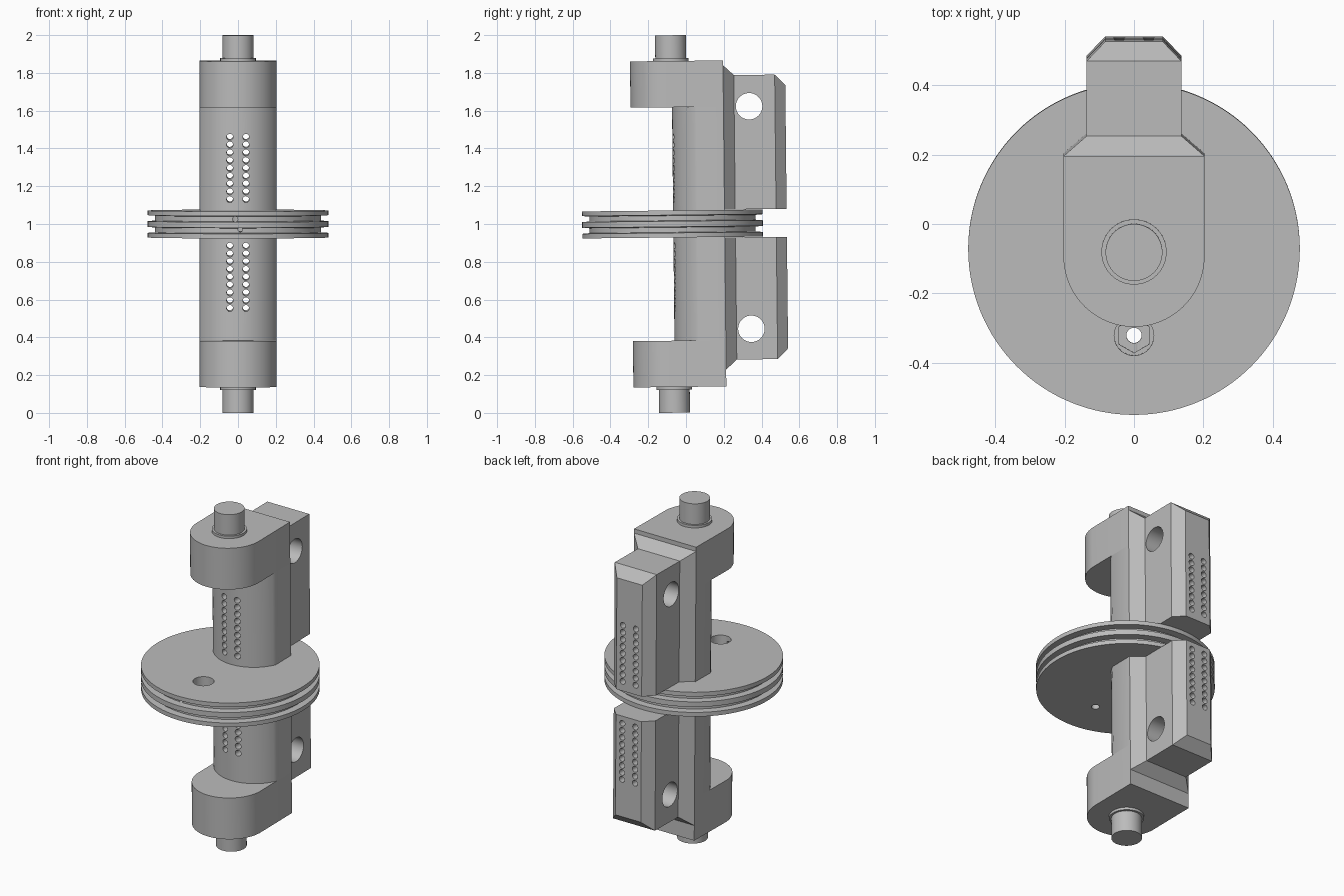
import bpy, bmesh, math
from mathutils import Matrix, Vector

cube = bpy.data.objects.get("Cube")
if cube:
    bpy.data.objects.remove(cube, do_unlink=True)

grey = bpy.data.materials.new("plain grey")
grey.use_nodes = True
grey.diffuse_color = (0.5, 0.5, 0.5, 1)
grey.node_tree.nodes["Principled BSDF"].inputs["Base Color"].default_value = (0.5, 0.5, 0.5, 1)

parts = []


def finish(bm, name, keep=True):
    bmesh.ops.recalc_face_normals(bm, faces=bm.faces)
    mesh = bpy.data.meshes.new(name)
    bm.to_mesh(mesh)
    bm.free()
    mesh.materials.append(grey)
    ob = bpy.data.objects.new(name, mesh)
    bpy.context.collection.objects.link(ob)
    if keep:
        parts.append(ob)
    return ob


def extrude(name, outline, z0, z1):
    """Upright prism from an x, y outline."""
    bm = bmesh.new()
    face = bm.faces.new([bm.verts.new((x, y, z0)) for x, y in outline])
    out = bmesh.ops.extrude_face_region(bm, geom=[face])
    tops = [v for v in out["geom"] if isinstance(v, bmesh.types.BMVert)]
    bmesh.ops.translate(bm, verts=tops, vec=(0, 0, z1 - z0))
    return finish(bm, name)


def lathe(name, profile, steps=96):
    """Turn an r, z profile around the z axis."""
    bm = bmesh.new()
    verts = [bm.verts.new((r, 0, z)) for r, z in profile]
    edges = [bm.edges.new(pair) for pair in zip(verts, verts[1:])]
    bmesh.ops.spin(bm, geom=verts + edges, axis=(0, 0, 1), cent=(0, 0, 0),
                   angle=math.tau, steps=steps)
    bmesh.ops.remove_doubles(bm, verts=bm.verts, dist=0.0001)
    return finish(bm, name)


def rounded_outline(front, depth, back, steps=32):
    """Flat-backed outline whose front is an arc of the given depth."""
    r = (HALF_W ** 2 + depth ** 2) / (2 * depth)
    half = math.asin(min(1, HALF_W / r))
    pts = [(HALF_W, back), (-HALF_W, back)]
    for i in range(steps + 1):
        a = half * (2 * i / steps - 1)
        pts.append((r * math.sin(a), front + r - r * math.cos(a)))
    return pts


def drill(ob, rods, segments=32):
    """Cut straight rods, each (start, end, radius), out of a part."""
    bm = bmesh.new()
    for start, end, radius in rods:
        a, b = Vector(start), Vector(end)
        turn = (b - a).to_track_quat("Z", "Y").to_matrix().to_4x4()
        bmesh.ops.create_cone(bm, cap_ends=True, segments=segments, radius1=radius,
                              radius2=radius, depth=(b - a).length,
                              matrix=Matrix.Translation((a + b) / 2) @ turn)
    cutter = finish(bm, "cutter", keep=False)
    mod = ob.modifiers.new("holes", "BOOLEAN")
    mod.operation, mod.solver, mod.object = "DIFFERENCE", "EXACT", cutter
    graph = bpy.context.evaluated_depsgraph_get()
    mesh = bpy.data.meshes.new_from_object(ob.evaluated_get(graph))
    ob.modifiers.clear()
    ob.data = mesh
    bpy.data.objects.remove(cutter, do_unlink=True)


HALF_W = 0.203
BACK = 0.276

# Each half: name, direction, rail top, side hole height, lowest vent height
halves = [("upper", 1, 0.785, 0.619, 0.13),
          ("lower", -1, 0.721, 0.559, 0.116)]

for side, s, rail_top, hole_z, vent_z in halves:
    vents = [((x, -0.3, s * (vent_z + 0.0413 * i)), (x, 0.9, s * (vent_z + 0.0413 * i)), 0.017)
             for x in (-0.043, 0.042) for i in range(9)]

    # Column with a shallow rounded front
    body = extrude(side + "_column", rounded_outline(0.004, 0.131, BACK), s * 0.07, s * 0.618)
    drill(body, vents, 20)

    # Overhanging rounded end block
    extrude(side + "_end_block", rounded_outline(-0.216, 0.19, BACK), s * 0.618, s * 0.863)

    # Bevelled rail on the back
    bm = bmesh.new()
    rings = []
    for y, w, top in ((BACK, HALF_W, rail_top + 0.053), (0.333, 0.137, rail_top),
                      (0.549, 0.137, rail_top), (0.605, 0.083, rail_top - 0.056)):
        rings.append([bm.verts.new((x, y, s * z))
                      for x, z in ((-w, 0.074), (w, 0.074), (w, top), (-w, top))])
    bm.faces.new(rings[0])
    bm.faces.new(rings[-1])
    for a, b in zip(rings, rings[1:]):
        for i in range(4):
            j = (i + 1) % 4
            bm.faces.new((a[i], a[j], b[j], b[i]))
    rail = finish(bm, side + "_rail")
    drill(rail, vents, 20)
    drill(rail, [((-1, 0.412, s * hole_z), (1, 0.412, s * hole_z), 0.07)], 64)

    # Stub shaft with collar
    lathe(side + "_shaft", [(0, s * 0.86), (0.094, s * 0.86), (0.094, s * 0.878),
                            (0.082, s * 0.878), (0.082, s * 0.9992), (0, s * 0.9992)], 64)

# Double-grooved pulley disc
RIM, GROOVE = 0.478, 0.44
half = [(0, 0.0715), (RIM, 0.0715), (RIM, 0.047), (GROOVE, 0.044), (GROOVE, 0.018), (RIM, 0.015)]
disc = lathe("pulley_disc", half + [(r, -z) for r, z in reversed(half)], 128)

# Recessed fixing hole and cord holes in the disc
PIN = -0.25
drill(disc, [((0, PIN, 0.2), (0, PIN, 0.01), 0.057)], 48)
drill(disc, [((0, PIN, 0.2), (0, PIN, -0.035), 0.05)], 6)
drill(disc, [((0, PIN, 0.2), (0, PIN, -0.2), 0.022)], 32)
drill(disc, [((-0.015, -0.6, 0.03), (-0.015, PIN, 0.03), 0.014)], 20)
drill(disc, [((0.012, -0.6, -0.025), (0.012, PIN, -0.025), 0.012)], 20)

# Shade, then place with the slight lean
bpy.ops.object.select_all(action="DESELECT")
for ob in parts:
    ob.location = (0, -0.0715, 1)
    ob.rotation_euler = (0.0105, 0, 0)
    ob.select_set(True)
bpy.context.view_layer.objects.active = disc
bpy.ops.object.shade_smooth_by_angle(angle=math.radians(30))
